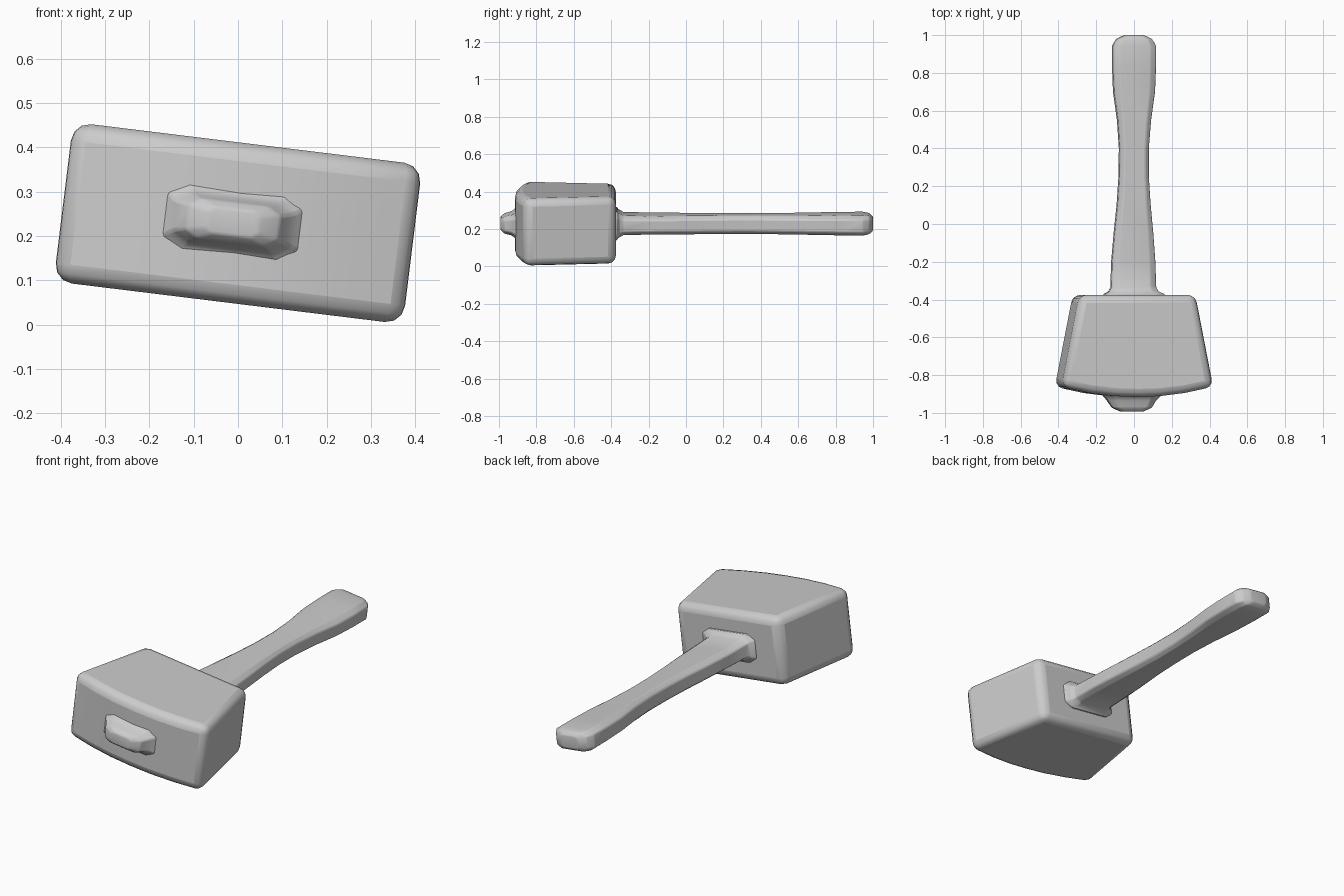
import bpy, bmesh, math
from mathutils import Matrix, Vector

cube = bpy.data.objects.get("Cube")
if cube:
    bpy.data.objects.remove(cube, do_unlink=True)

# One plain grey for the whole mallet
grey = bpy.data.materials.new("plain grey")
grey.use_nodes = True
grey.diffuse_color = (0.6, 0.6, 0.6, 1)
grey.node_tree.nodes["Principled BSDF"].inputs["Base Color"].default_value = (0.6, 0.6, 0.6, 1)

# The mallet lies rolled a little about its long axis
ROLL = Matrix.Translation((0, 0, 0.229)) @ Matrix.Rotation(math.radians(7), 4, 'Y')


def finish(name, bm, bevel, segments, angle):
    bmesh.ops.recalc_face_normals(bm, faces=bm.faces)
    bm.transform(ROLL)
    mesh = bpy.data.meshes.new(name)
    bm.to_mesh(mesh)
    bm.free()
    mesh.materials.append(grey)
    obj = bpy.data.objects.new(name, mesh)
    bpy.context.collection.objects.link(obj)
    mod = obj.modifiers.new("soft_edges", 'BEVEL')
    mod.width, mod.segments = bevel, segments
    mod.limit_method, mod.angle_limit = 'ANGLE', math.radians(25)
    bpy.ops.object.select_all(action='DESELECT')
    obj.select_set(True)
    bpy.context.view_layer.objects.active = obj
    bpy.ops.object.shade_smooth_by_angle(angle=math.radians(angle))
    return obj


# Head: wedge outline with a bowed striking face, extruded through its height
def build_head():
    half = [(0.0, -0.915), (0.12, -0.911), (0.25, -0.895), (0.405, -0.862), (0.31, -0.375)]
    outline = half + [(-x, y) for x, y in reversed(half[1:])]
    bm = bmesh.new()
    base = bm.faces.new([bm.verts.new((x, y, -0.181)) for x, y in outline])
    top = bmesh.ops.extrude_face_region(bm, geom=[base])
    bmesh.ops.translate(bm, vec=(0, 0, 0.362),
                        verts=[v for v in top["geom"] if isinstance(v, bmesh.types.BMVert)])
    finish("mallet_head", bm, 0.042, 3, 40)


# Handle: chamfered rectangle rings lofted along y, from wedge end to grip end
def ring(bm, y, w, h, x0=0.0):
    cx, cz = w * 0.28, h * 0.38
    quarter = [(w, h - cz), (w - cx, h)]
    pts = quarter + [(-x, z) for x, z in reversed(quarter)]
    pts += [(-x, -z) for x, z in pts]
    return [bm.verts.new((x + x0, y, z)) for x, z in pts]


def build_handle():
    # y, half width, half height, sideways shift
    stations = [
        (-0.993, 0.060, 0.030, -0.012), (-0.972, 0.105, 0.046, -0.012),
        (-0.935, 0.128, 0.054, -0.014), (-0.918, 0.142, 0.064, -0.012),
        (-0.900, 0.160, 0.085, -0.010), (-0.86, 0.12, 0.06, 0),
        (-0.42, 0.13, 0.06, 0), (-0.372, 0.160, 0.078, 0),
        (-0.357, 0.130, 0.062, -0.003), (-0.335, 0.119, 0.053, -0.004),
        (-0.20, 0.115, 0.050, -0.004), (-0.05, 0.103, 0.050, -0.003),
        (0.10, 0.088, 0.050, -0.002), (0.25, 0.078, 0.050, -0.002),
        (0.40, 0.077, 0.050, -0.001), (0.55, 0.088, 0.051, 0),
        (0.70, 0.109, 0.052, 0), (0.83, 0.114, 0.054, 0),
        (0.945, 0.114, 0.055, 0), (0.980, 0.092, 0.050, 0), (1.0, 0.050, 0.034, 0)]
    bm = bmesh.new()
    rings = [ring(bm, *s) for s in stations]
    for a, b in zip(rings, rings[1:]):
        for i in range(len(a)):
            j = (i + 1) % len(a)
            bm.faces.new((a[i], a[j], b[j], b[i]))
    bm.faces.new(rings[0])
    bm.faces.new(rings[-1])
    finish("mallet_handle", bm, 0.006, 2, 35)


build_head()
build_handle()
